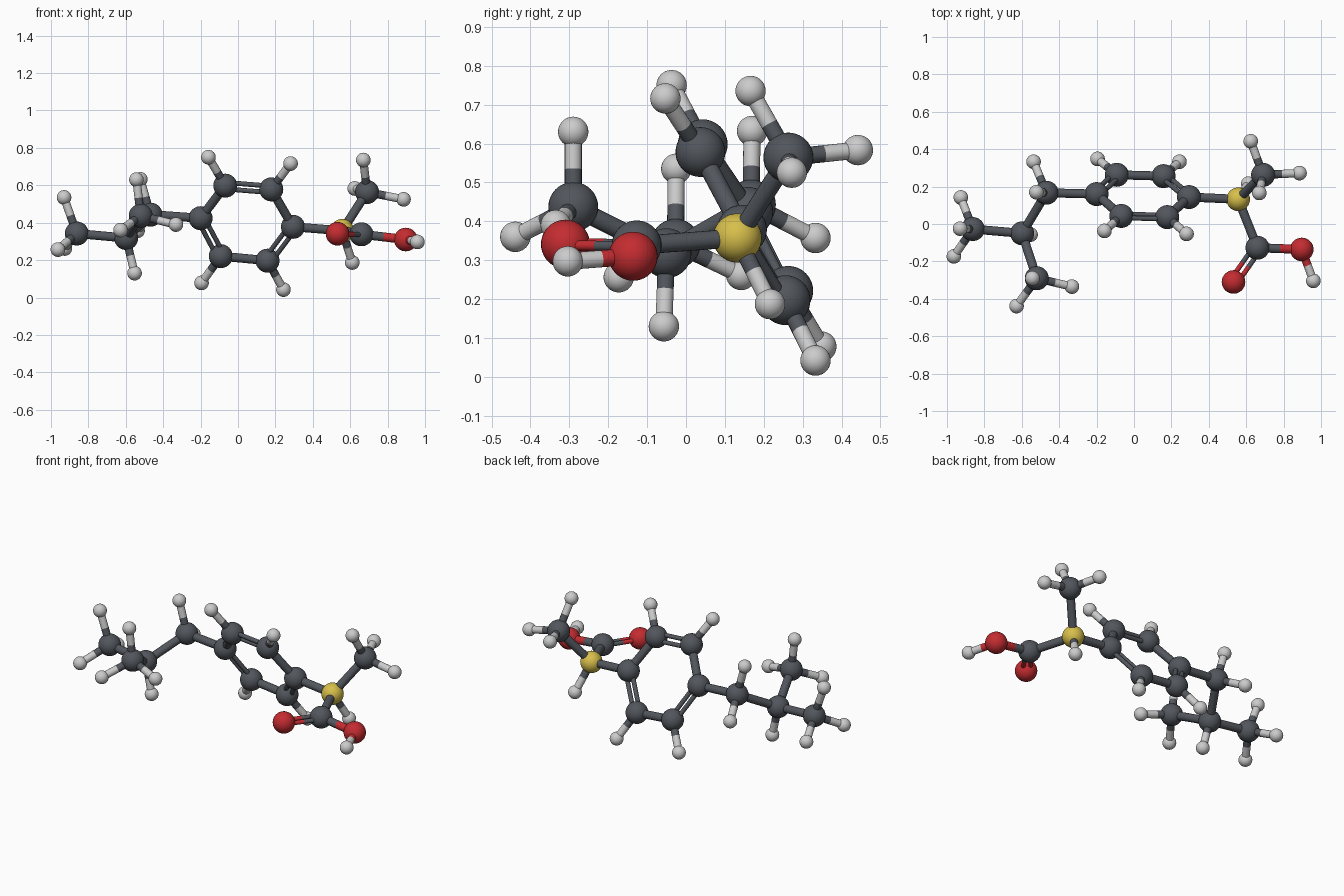
import bpy
from mathutils import Vector

if "Cube" in bpy.data.objects:
    bpy.data.objects.remove(bpy.data.objects["Cube"])

def material(name, rgb):
    m = bpy.data.materials.new(name)
    m.diffuse_color = (*rgb, 1)
    m.use_nodes = True
    m.node_tree.nodes["Principled BSDF"].inputs["Base Color"].default_value = m.diffuse_color
    return m

DARK = material("dark_grey", (0.085, 0.095, 0.11))
RED = material("red", (0.55, 0.025, 0.03))
WHITE = material("white", (0.8, 0.8, 0.8))
YELLOW = material("yellow", (0.68, 0.52, 0.07))

# Heavy atoms: position
heavy = {
    "C1": (-.862, -.027, .342), "C2": (-.598, -.05, .318),
    "C3": (-.52, -.29, .437), "C4": (-.468, .167, .443),
    "C5": (-.20, .16, .424), "C6": (-.068, .043, .598),
    "C7": (.178, .037, .578), "C8": (.294, .144, .378),
    "C9": (.158, .256, .197), "C10": (-.092, .263, .221),
    "X": (.557, .132, .357), "C12": (.69, .263, .564),
    "C13": (.66, -.127, .338), "O1": (.532, -.31, .341), "O2": (.897, -.136, .31),
}
# Hydrogens: parent atom and positions
hydrogens = {
    "C1": [(-.93, -.025, .535), (-.963, -.173, .256), (-.926, .142, .262)],
    "C2": [(-.553, -.057, .13)],
    "C3": [(-.543, -.29, .63), (-.628, -.439, .36), (-.332, -.335, .39)],
    "C4": [(-.537, .333, .357), (-.522, .17, .632)],
    "C6": [(-.158, -.037, .75)], "C7": [(.281, -.053, .716)],
    "C9": [(.243, .333, .042)], "C10": [(-.195, .348, .078)],
    "X": [(.611, .216, .187)],
    "C12": [(.67, .166, .735), (.885, .272, .525), (.624, .442, .583)],
    "O2": [(.959, -.304, .297)],
}
single = ["C1 C2", "C2 C3", "C2 C4", "C4 C5", "C5 C6", "C7 C8", "C9 C10",
          "C8 X", "X C12", "X C13", "C13 O2"]
# Double bonds, with a third atom that fixes their plane
double = ["C6 C7 C8", "C8 C9 C10", "C10 C5 C6", "C13 O1 O2"]

def finish(name, mat):
    ob = bpy.context.object
    ob.name = name
    ob.data.materials.append(mat)
    bpy.ops.object.shade_smooth_by_angle()
    return ob

def ball(name, p, r, mat):
    bpy.ops.mesh.primitive_uv_sphere_add(segments=32, ring_count=20, radius=r, location=p)
    finish(name, mat)

def rod(name, a, b, r, mat):
    d = b - a
    bpy.ops.mesh.primitive_cylinder_add(vertices=20, radius=r, depth=d.length, location=(a + b) / 2)
    ob = finish(name, mat)
    ob.rotation_euler = d.to_track_quat('Z', 'Y').to_euler()

def bond(name, a, b, r, mat_a, mat_b):
    # Each bond is two halves, coloured by the atom at its end
    mid = (a + b) / 2
    rod(name + "_half_a", a, mid, r, mat_a)
    rod(name + "_half_b", mid, b, r, mat_b)

def rod_mat(key):
    return RED if key[0] == "O" else DARK

pos = {k: Vector(p) for k, p in heavy.items()}

# Carbon, oxygen and highlighted centre atoms
for k, p in pos.items():
    if k == "X":
        ball("centre_atom", p, .063, YELLOW)
    elif k[0] == "O":
        ball("oxygen_atom", p, .063, RED)
    else:
        ball("carbon_atom", p, .064, DARK)

# Hydrogen atoms and their bonds
for k, points in hydrogens.items():
    for p in points:
        ball("hydrogen_atom", p, .039, WHITE)
        bond("hydrogen_bond", pos[k], Vector(p), .022, rod_mat(k), WHITE)

# Single bonds
for pair in single:
    a, b = pair.split()
    bond("single_bond", pos[a], pos[b], .024, rod_mat(a), rod_mat(b))

# Double bonds: two thin parallel rods
for trio in double:
    a, b, c = trio.split()
    d = pos[b] - pos[a]
    normal = d.cross(pos[c] - pos[a])
    off = normal.cross(d).normalized() * .02
    for s in (-1, 1):
        bond("double_bond", pos[a] + s * off, pos[b] + s * off, .013, rod_mat(a), rod_mat(b))
